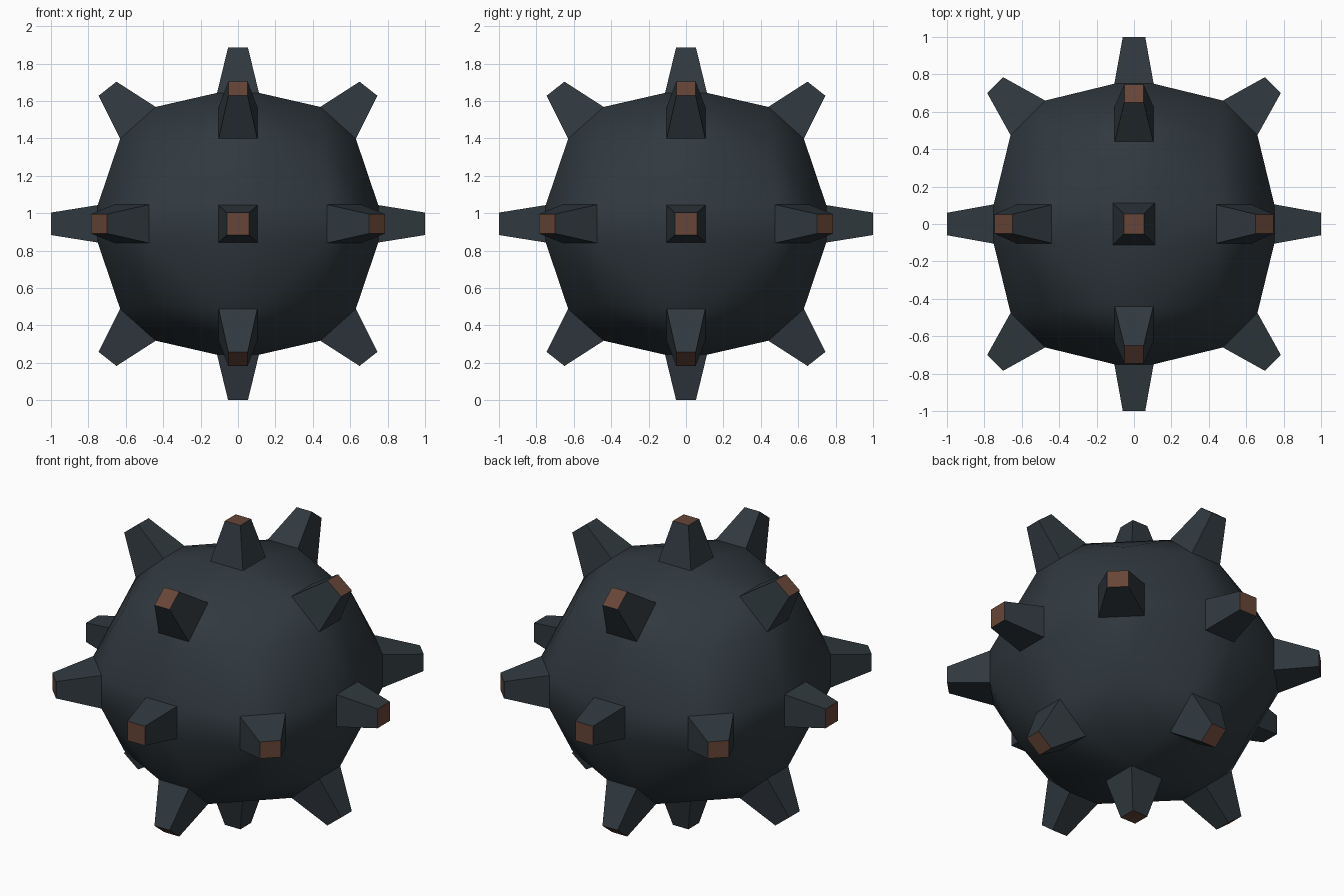
import bpy, bmesh, math
from mathutils import Vector

if "Cube" in bpy.data.objects:
    bpy.data.objects.remove(bpy.data.objects["Cube"])

CENTRE = Vector((0, 0, 0.943))

def material(name, rgb):
    m = bpy.data.materials.new(name)
    m.diffuse_color = (*rgb, 1)
    m.use_nodes = True
    m.node_tree.nodes["Principled BSDF"].inputs["Base Color"].default_value = m.diffuse_color
    return m

steel = material("dark blue steel", (0.030, 0.041, 0.050))
rust = material("rusty brown", (0.135, 0.060, 0.038))

def finish(bm, name, mats, angle):
    bmesh.ops.recalc_face_normals(bm, faces=bm.faces)
    me = bpy.data.meshes.new(name)
    bm.to_mesh(me)
    bm.free()
    for m in mats:
        me.materials.append(m)
    ob = bpy.data.objects.new(name, me)
    bpy.context.collection.objects.link(ob)
    ob.location = CENTRE
    bpy.ops.object.select_all(action='DESELECT')
    ob.select_set(True)
    bpy.context.view_layer.objects.active = ob
    bpy.ops.object.shade_smooth_by_angle(angle=math.radians(angle))
    return ob

# Spike list: (name, base quad, tip quad)
X, Y, Z = Vector((1, 0, 0)), Vector((0, 1, 0)), Vector((0, 0, 1))
SQUARE = [(-1, -1), (1, -1), (1, 1), (-1, 1)]
spikes = []

# Spikes along the six axes
for n, u, v, base_d, base_w, tip_d, tip_w in (
        (X, Y, Z, 0.75, (0.105, 0.10), 1.0, (0.06, 0.06)),
        (Y, X, Z, 0.75, (0.105, 0.10), 1.0, (0.06, 0.06)),
        (Z, X, Y, 0.70, (0.112, 0.112), 0.943, (0.053, 0.053))):
    for s in (-1, 1):
        quad = lambda d, w: [n * s * d + u * a * w[0] + v * b * w[1] for a, b in SQUARE]
        spikes.append(("axis_spike", quad(base_d, base_w), quad(tip_d, tip_w)))

# Spikes on the twelve diagonals; each end of a quad is a (p, q) position
FLAT = (((0.475, 0.66), (0.66, 0.475)), ((0.70, 0.785), (0.785, 0.70)))
TALL = (((0.44, 0.625), (0.63, 0.455)), ((0.65, 0.76), (0.745, 0.685)))
for p, q, w, (base, tip) in ((X, Y, Z, FLAT), (X, Z, Y, TALL), (Y, Z, X, TALL)):
    for s in (-1, 1):
        for t in (-1, 1):
            def quad(ends, half):
                a, b = [p * s * e[0] + q * t * e[1] for e in ends]
                return [a - w * half, a + w * half, b + w * half, b - w * half]
            spikes.append(("diagonal_spike", quad(base, 0.103), quad(tip, 0.052)))

# Rounded body: skin stretched over the spike bases and eight corner points
bm = bmesh.new()
owner = {}
for i, (_, base, _) in enumerate(spikes):
    for c in base:
        owner[bm.verts.new(c)] = i
for sx in (-1, 1):
    for sy in (-1, 1):
        for sz in (-1, 1):
            bm.verts.new((0.46 * sx, 0.46 * sy, 0.435 * sz))
bmesh.ops.convex_hull(bm, input=bm.verts)
# open the skin under each spike
hidden = [f for f in bm.faces
          if len({owner.get(v, -1 - v.index) for v in f.verts}) == 1]
bmesh.ops.delete(bm, geom=hidden, context='FACES')
finish(bm, "body", [steel], 60)

# Tapered spikes with rusty tips
for name, base, tip in spikes:
    bm = bmesh.new()
    lo = [bm.verts.new(c) for c in base]
    hi = [bm.verts.new(c) for c in tip]
    for i in range(4):
        j = (i + 1) % 4
        bm.faces.new((lo[i], lo[j], hi[j], hi[i]))
    bm.faces.new(hi).material_index = 1
    # the base is open, so orient the faces from a temporary cap
    cap = bm.faces.new(lo[::-1])
    bmesh.ops.recalc_face_normals(bm, faces=bm.faces)
    bm.faces.remove(cap)
    finish(bm, name, [steel, rust], 30)
